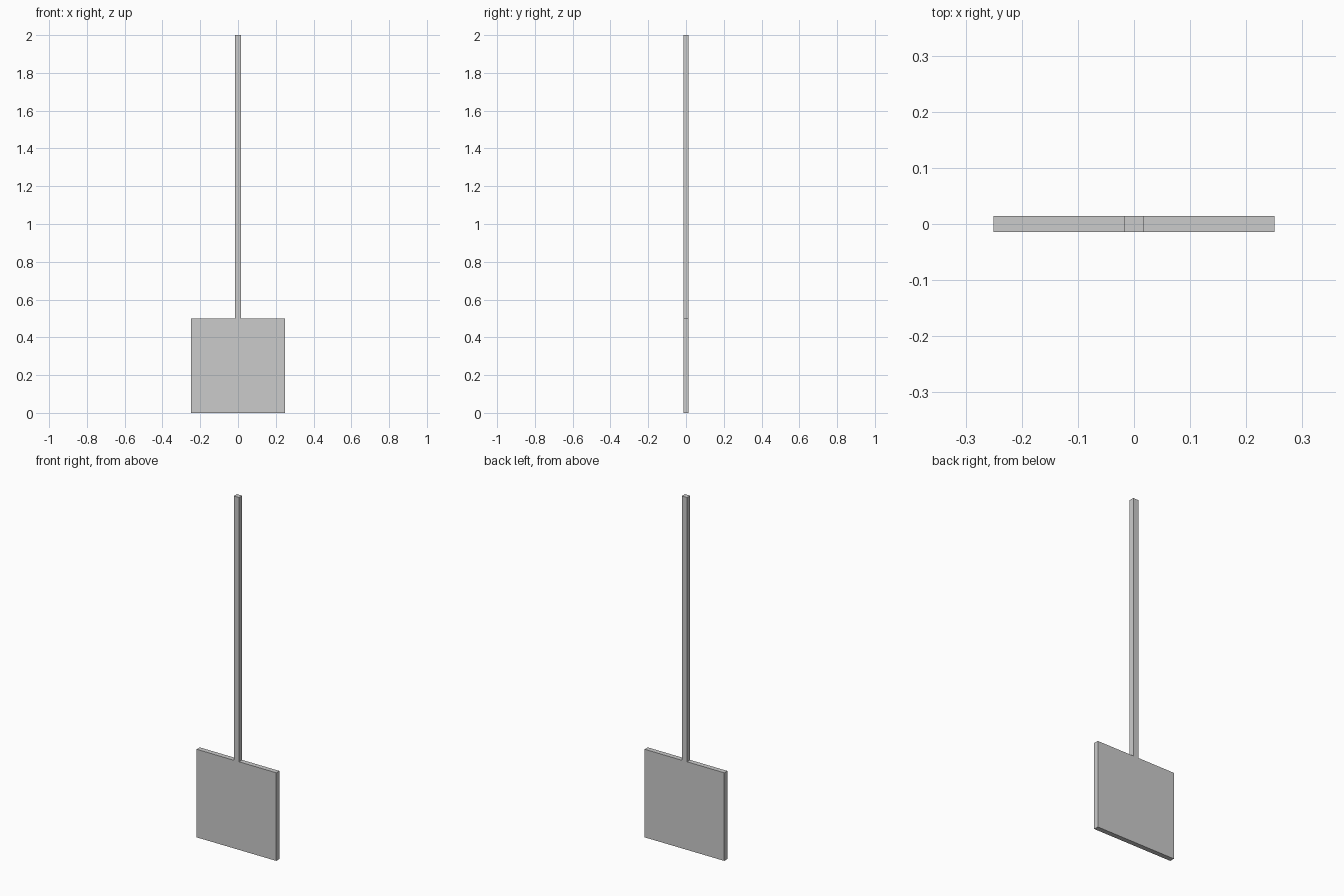
import bpy

if "Cube" in bpy.data.objects:
    bpy.data.objects.remove(bpy.data.objects["Cube"])


def box(name, width, depth, z0, z1):
    """Axis-aligned box centred on x = y = 0 between two heights."""
    bpy.ops.mesh.primitive_cube_add(size=1, location=(0, 0, (z0 + z1) / 2))
    ob = bpy.context.object
    ob.name = name
    ob.scale = (width, depth, z1 - z0)
    bpy.ops.object.transform_apply(location=False, rotation=False, scale=True)
    return ob


THICKNESS = 0.028

# Flat square blade
box("blade", 0.5, THICKNESS, 0.0, 0.5)

# Slim square handle standing on the blade's top edge
box("handle", 0.033, THICKNESS, 0.5, 2.0)
